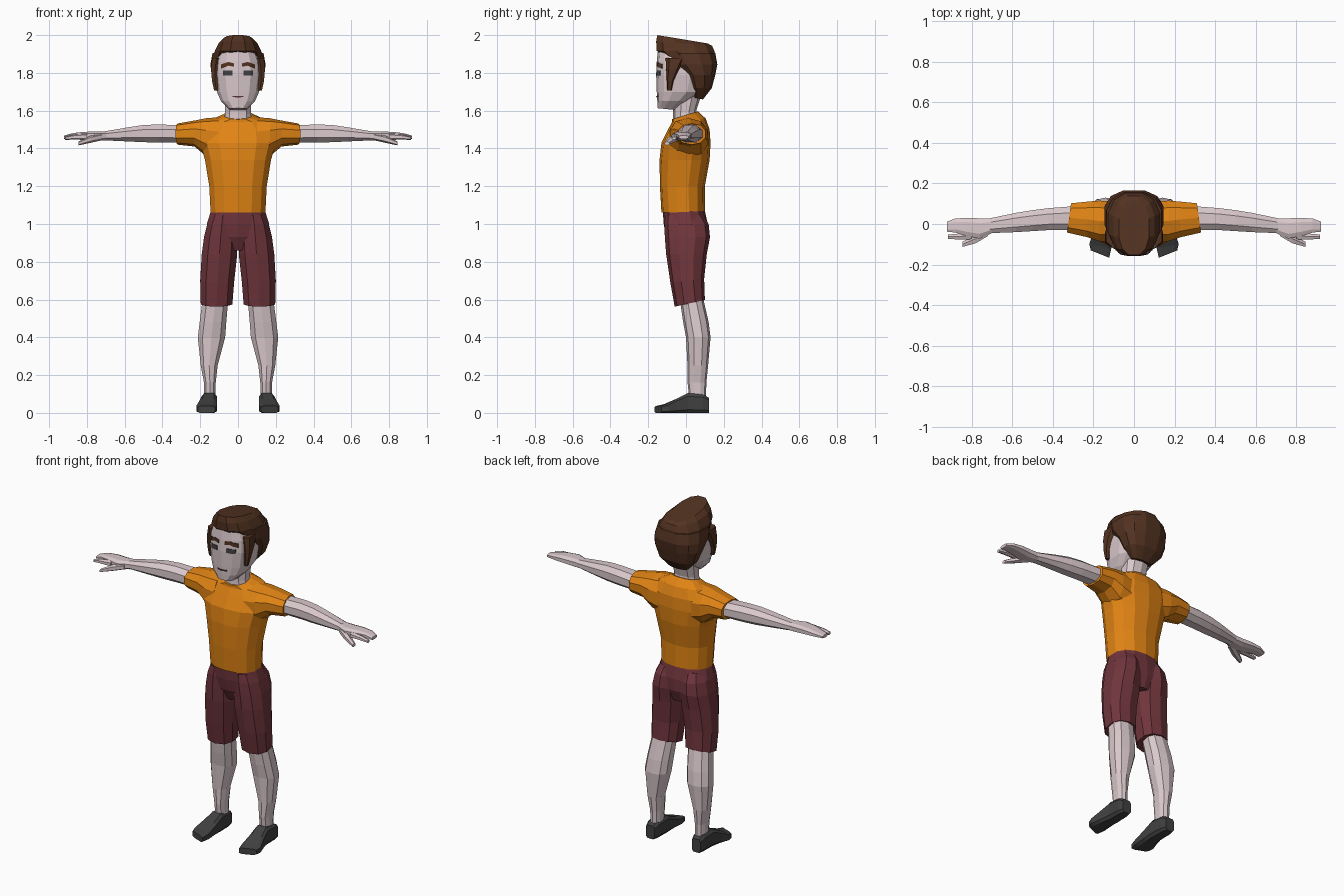
import bpy, bmesh, math
from mathutils import Vector
from mathutils.bvhtree import BVHTree


def material(name, r, g, b):
    m = bpy.data.materials.new(name)
    m.diffuse_color = (r, g, b, 1)
    return m


SKIN = material("skin", 0.70, 0.58, 0.60)
ORANGE = material("orange_cloth", 0.75, 0.23, 0.007)
MAROON = material("maroon_cloth", 0.16, 0.036, 0.045)
BROWN = material("brown_hair", 0.085, 0.032, 0.015)
GREY = material("dark_grey", 0.052, 0.052, 0.054)
LIP = material("lip_line", 0.10, 0.035, 0.04)


def finish(name, bm, mat, mirror):
    bmesh.ops.recalc_face_normals(bm, faces=bm.faces)
    me = bpy.data.meshes.new(name)
    bm.to_mesh(me)
    me.materials.append(mat)
    ob = bpy.data.objects.new(name, me)
    bpy.context.collection.objects.link(ob)
    if mirror:
        ob.modifiers.new("mirror", 'MIRROR').use_mirror_merge = False
    return ob


# Skin rings given as (t, a0, a1, b0, b1, tilt) along an axis.
# Axis order: z -> a=x, b=y, x -> a=y, b=z, y -> a=x, b=z.
# Tilt slants the ring along y (or along x on the y axis).
def loft(name, axis, rings, mat, n=12, power=2.3, mirror=False):
    bm = bmesh.new()
    unit = []
    for i in range(n):
        t = 2 * math.pi * (i + 0.5) / n
        unit.append([math.copysign(abs(f(t)) ** (2 / power), f(t)) for f in (math.cos, math.sin)])
    ma, mb = max(u[0] for u in unit), max(u[1] for u in unit)
    loops = []
    for t, a0, a1, b0, b1, *tilt in rings:
        k = tilt[0] if tilt else 0
        loop = []
        for ca, cb in unit:
            da, db = ca / ma * (a1 - a0) / 2, cb / mb * (b1 - b0) / 2
            a, b = (a0 + a1) / 2 + da, (b0 + b1) / 2 + db
            co = {'z': (a, b, t + k * db), 'x': (t + k * da, a, b), 'y': (a, t + k * da, b)}[axis]
            loop.append(bm.verts.new(co))
        loops.append(loop)
    for p, q in zip(loops, loops[1:]):
        for i in range(n):
            j = (i + 1) % n
            bm.faces.new((p[i], p[j], q[j], q[i]))
    bm.faces.new(loops[0])
    bm.faces.new(loops[-1])
    return finish(name, bm, mat, mirror)


# Shirt body and sleeves
loft("shirt_body", 'z', [
    (1.06, -.145, .145, -.13, .10), (1.20, -.152, .152, -.138, .10),
    (1.34, -.175, .175, -.14, .125), (1.43, -.20, .20, -.13, .13),
    (1.50, -.19, .19, -.095, .125), (1.548, -.15, .15, -.075, .105, .1),
    (1.575, -.078, .078, -.075, .065, .3)], ORANGE, 14)
loft("shirt_sleeve", 'x', [
    (.10, -.09, .11, 1.33, 1.565), (.17, -.085, .115, 1.36, 1.56),
    (.23, -.065, .11, 1.41, 1.548), (.32, -.042, .102, 1.42, 1.532, -.14)],
    ORANGE, 10, mirror=True)

# Arms, hands and fingers
loft("arm", 'x', [
    (.29, -.03, .088, 1.432, 1.522), (.42, -.03, .078, 1.432, 1.527),
    (.50, -.035, .068, 1.433, 1.524), (.58, -.04, .055, 1.437, 1.512),
    (.71, -.045, .028, 1.443, 1.490)], SKIN, 8, mirror=True)
loft("hand", 'x', [
    (.70, -.045, .028, 1.443, 1.490), (.76, -.072, .028, 1.443, 1.489),
    (.82, -.06, .03, 1.448, 1.488), (.88, -.042, .027, 1.452, 1.48),
    (.92, -.038, .012, 1.450, 1.468)], SKIN, 8, 2.8, True)
loft("finger", 'x', [
    (.80, -.075, -.04, 1.445, 1.48), (.87, -.076, -.048, 1.447, 1.473),
    (.915, -.073, -.052, 1.445, 1.462)], SKIN, 6, mirror=True)
loft("thumb", 'x', [
    (.72, -.06, -.02, 1.443, 1.48), (.78, -.095, -.05, 1.43, 1.468),
    (.845, -.113, -.088, 1.416, 1.436)], SKIN, 6, mirror=True)

# Shorts
loft("shorts_hips", 'z', [
    (.86, -.07, .07, -.07, .09), (.93, -.15, .15, -.105, .115),
    (1.0, -.165, .165, -.118, .115), (1.07, -.143, .143, -.123, .10)], MAROON, 14)
loft("shorts_leg", 'z', [
    (.58, .03, .197, -.06, .10, .22), (.70, .02, .20, -.083, .096, .1),
    (.84, .004, .192, -.105, .11), (.93, .004, .18, -.112, .127),
    (1.0, .008, .163, -.115, .12), (1.05, .02, .14, -.11, .09)], MAROON, 10, mirror=True)

# Lower legs and shoes
loft("lower_leg", 'z', [
    (.06, .12, .178, .02, .105), (.16, .118, .18, .008, .108),
    (.25, .108, .197, .008, .117), (.40, .068, .213, .0, .13),
    (.48, .062, .203, -.015, .12), (.62, .05, .185, -.035, .088)], SKIN, 10, mirror=True)
loft("shoe", 'y', [
    (.122, .125, .182, .0, .08), (.09, .115, .19, .0, .098),
    (.01, .112, .192, .0, .105), (-.05, .112, .205, .0, .075),
    (-.11, .112, .22, .0, .046, .2), (-.148, .122, .213, .0, .036, .4)],
    GREY, 8, 4.5, True)

# Neck and head
loft("neck", 'z', [
    (1.54, -.075, .075, -.07, .06, .25), (1.59, -.068, .068, -.068, .055, .2),
    (1.68, -.07, .07, -.07, .08)], SKIN, 10)
head = loft("head", 'z', [
    (1.608, -.048, .048, -.15, -.05, -.1), (1.65, -.09, .09, -.152, .02),
    (1.70, -.112, .112, -.155, .09), (1.79, -.124, .124, -.158, .12),
    (1.86, -.12, .12, -.155, .12), (1.925, -.095, .095, -.148, .09)], SKIN, 14, 2.6)

# Hair cap with a raised front, and sideburns
loft("hair", 'z', [
    (1.665, -.065, .065, .035, .09, -.2), (1.72, -.115, .115, .012, .137),
    (1.79, -.14, .14, -.02, .155), (1.845, -.146, .146, -.085, .166),
    (1.905, -.135, .135, -.115, .155)], BROWN, 12, 2.5)
loft("hair_top", 'z', [
    (1.885, -.136, .136, -.115, .157), (1.917, -.122, .122, -.155, .15),
    (1.955, -.102, .102, -.158, .138, -.08), (1.978, -.075, .075, -.152, .115, -.165)],
    BROWN, 12, 2.4)
loft("sideburn", 'z', [
    (1.708, .105, .127, -.099, -.076), (1.76, .105, .138, -.102, -.065),
    (1.82, .10, .143, -.105, -.035), (1.88, .09, .137, -.108, .0)], BROWN, 6, 3, True)

# Painted face details laid on the head surface
bm = bmesh.new()
bm.from_mesh(head.data)
tree = BVHTree.FromBMesh(bm)


def decal(name, cols, mat, mirror=True):
    """cols: (x, low z, high z) columns of a strip, refined and laid on the face"""
    bm = bmesh.new()
    fine = []
    for p, q in zip(cols, cols[1:]):
        fine += [[u + (v - u) * s / 4 for u, v in zip(p, q)] for s in range(4)]
    fine.append(cols[-1])
    pairs = []
    for x, lo, hi in fine:
        pair = []
        for z in (lo, hi):
            hit = tree.ray_cast(Vector((x, -1, z)), Vector((0, 1, 0)))[0]
            pair.append(bm.verts.new((x, hit.y - .004, z)))
        pairs.append(pair)
    for p, q in zip(pairs, pairs[1:]):
        bm.faces.new((p[0], q[0], q[1], p[1]))
    ext = bmesh.ops.extrude_face_region(bm, geom=bm.faces[:])
    for v in ext['geom']:
        if isinstance(v, bmesh.types.BMVert):
            v.co.y += .006
    finish(name, bm, mat, mirror)


decal("eye", [(.03, 1.787, 1.813), (.08, 1.787, 1.813)], GREY)
decal("eyebrow", [(.02, 1.832, 1.85), (.05, 1.838, 1.858), (.09, 1.822, 1.845)], BROWN)
decal("mouth", [(-.03, 1.672, 1.679), (0, 1.670, 1.677), (.03, 1.672, 1.679)], LIP, False)
